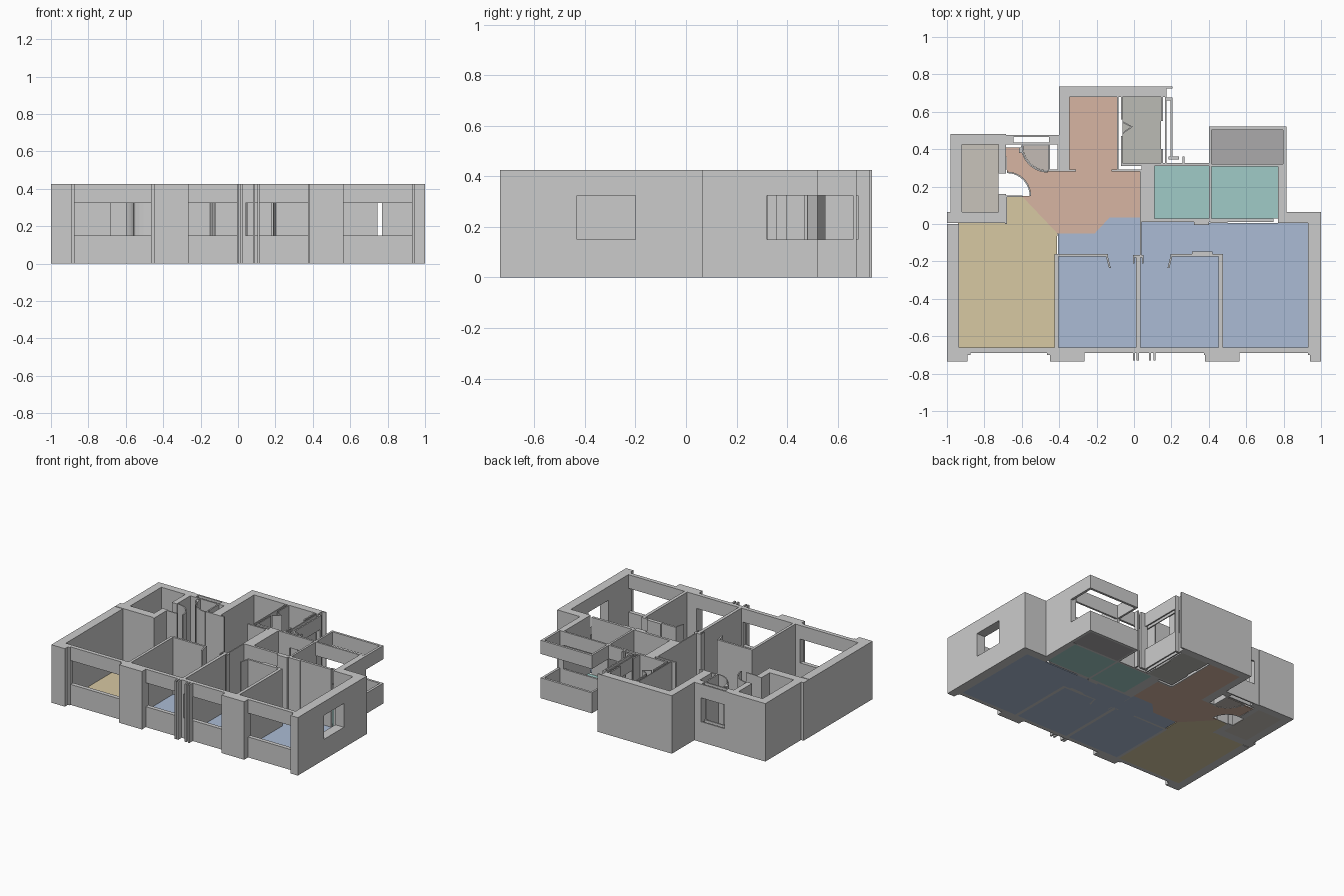
import bpy, bmesh, math

H, SILL, HEAD, FLOOR = 0.425, 0.15, 0.325, 0.006


def mesh_object(name, bm, color=None):
    bmesh.ops.recalc_face_normals(bm, faces=bm.faces)
    me = bpy.data.meshes.new(name)
    bm.to_mesh(me)
    bm.free()
    ob = bpy.data.objects.new(name, me)
    bpy.context.collection.objects.link(ob)
    if color:
        mat = bpy.data.materials.new(name + "_colour")
        mat.diffuse_color = (*color, 1)
        me.materials.append(mat)
    return ob


def prism(bm, pts, z0, z1):
    face = bm.faces.new([bm.verts.new((x, y, z0)) for x, y in pts])
    ext = bmesh.ops.extrude_face_region(bm, geom=[face], use_keep_orig=True)
    for v in ext["geom"]:
        if isinstance(v, bmesh.types.BMVert):
            v.co.z = z1


def walls(name, rects, spans=((0, H),)):
    """Upright blocks given as (x0, x1, y0, y1), one per height span."""
    bm = bmesh.new()
    for x0, x1, y0, y1 in rects:
        for z0, z1 in spans:
            prism(bm, [(x0, y0), (x1, y0), (x1, y1), (x0, y1)], z0, z1)
    return mesh_object(name, bm)


def window_bands(name, rects):
    return walls(name, rects, ((0, SILL), (HEAD, H)))


def floor(name, pts, color):
    bm = bmesh.new()
    prism(bm, pts, 0, FLOOR)
    return mesh_object(name, bm, color)


def rect(x0, x1, y0, y1):
    return [(x0, y0), (x1, y0), (x1, y1), (x0, y1)]


def arc(cx, cy, r, a0, a1, n=10):
    return [(cx + r * math.cos(math.radians(a0 + (a1 - a0) * i / n)),
             cy + r * math.sin(math.radians(a0 + (a1 - a0) * i / n))) for i in range(n + 1)]


def curved_wall(name, cx, cy, r, a0, a1, t=0.008):
    bm = bmesh.new()
    prism(bm, arc(cx, cy, r, a0, a1) + arc(cx, cy, r - t, a1, a0), 0, H)
    return mesh_object(name, bm)


# Front facade: piers, sill and lintel bands
walls("front_piers", [
    (-1, -0.89, -0.735, -0.66), (-0.45, -0.265, -0.735, -0.66),
    (0.38, 0.54, -0.735, -0.66), (0.94, 1, -0.735, -0.66)])
walls("front_pier_steps", [
    (-0.89, -0.875, -0.70, -0.66), (-0.465, -0.45, -0.70, -0.66),
    (-0.28, -0.265, -0.70, -0.66), (0.375, 0.39, -0.70, -0.66),
    (0.54, 0.565, -0.735, -0.66), (0.93, 0.94, -0.70, -0.66)])
window_bands("front_window_bands", [
    (-0.89, -0.45, -0.69, -0.66), (-0.265, 0.38, -0.69, -0.66), (0.54, 0.94, -0.69, -0.66)])
posts = []
for x in (0.0, 0.02, 0.085, 0.11):
    posts.append((x - 0.006, x + 0.006, -0.73, -0.69))
walls("front_posts", posts + [(0.0, 0.04, -0.69, -0.66)])

# Left and right outer walls
walls("left_wall", [(-1, -0.935, -0.66, 0.0), (-1, -0.685, 0.005, 0.065)])
walls("right_wall", [(0.93, 1, -0.66, -0.43), (0.93, 1, -0.2, 0.065), (0.80, 0.93, 0.005, 0.065)])
window_bands("right_wall_window", [(0.93, 1, -0.43, -0.2)])

# Back left bathroom
walls("bathroom_walls", [
    (-0.98, -0.92, 0.065, 0.48), (-0.92, -0.685, 0.425, 0.48),
    (-0.725, -0.685, 0.065, 0.16), (-0.725, -0.685, 0.27, 0.425)])

# Entrance: glazed back wall, posts and door swings
window_bands("entrance_window", [(-0.65, -0.42, 0.465, 0.475), (-0.65, -0.42, 0.425, 0.435)])
walls("entrance_posts", [
    (-0.685, -0.645, 0.425, 0.475), (-0.455, -0.40, 0.425, 0.475),
    (-0.615, -0.60, 0.38, 0.41), (-0.46, -0.45, 0.29, 0.425), (-0.41, -0.40, 0.29, 0.43),
    (-0.46, -0.31, 0.28, 0.292), (-0.685, -0.595, 0.145, 0.153), (-0.69, -0.68, 0.0, 0.15)])
curved_wall("bathroom_door_swing", -0.68, 0.15, 0.13, 0, 90)
curved_wall("entrance_door_swing", -0.46, 0.42, 0.145, 180, 270)

# Back block around hall and utility room
walls("back_block_walls", [
    (-0.40, -0.345, 0.285, 0.735), (-0.345, 0.175, 0.68, 0.735),
    (-0.09, -0.083, 0.29, 0.68), (-0.07, -0.062, 0.31, 0.47), (-0.07, -0.062, 0.56, 0.68),
    (-0.12, 0.04, 0.28, 0.292), (-0.07, 0.20, 0.31, 0.325),
    (0.145, 0.155, 0.55, 0.68), (0.145, 0.155, 0.325, 0.40),
    (0.175, 0.205, 0.725, 0.735), (0.175, 0.205, 0.66, 0.675), (0.185, 0.24, 0.345, 0.36)])
window_bands("back_block_window", [(0.165, 0.173, 0.325, 0.68), (0.195, 0.205, 0.36, 0.66)])

# Kitchen rooms and balcony
walls("kitchen_walls", [
    (0.04, 0.11, 0.02, 0.325), (0.40, 0.415, 0.03, 0.325), (0.77, 0.815, 0.065, 0.32),
    (0.04, 0.41, 0.012, 0.03), (0.41, 0.50, 0.005, 0.03), (0.50, 0.745, 0.012, 0.03),
    (0.77, 0.80, 0.005, 0.065), (0.11, 0.20, 0.31, 0.325), (0.26, 0.27, 0.325, 0.36)])
window_bands("kitchen_windows", [(0.20, 0.40, 0.31, 0.325), (0.415, 0.77, 0.308, 0.322)])
window_bands("balcony_parapet", [
    (0.40, 0.815, 0.503, 0.52), (0.40, 0.415, 0.325, 0.503), (0.797, 0.815, 0.30, 0.503)])

# Interior partitions and door leaves
walls("partition_walls", [
    (-0.425, -0.405, -0.66, -0.16), (0.012, 0.035, -0.66, -0.165), (0.452, 0.475, -0.66, -0.16),
    (-0.405, -0.14, -0.175, -0.16), (0.195, 0.475, -0.175, -0.16), (-0.005, 0.052, -0.18, -0.165),
    (-0.005, 0.003, -0.21, -0.18), (0.044, 0.052, -0.21, -0.18), (0.032, 0.04, -0.165, 0.29),
    (0.31, 0.42, -0.163, -0.148), (0.32, 0.40, -0.005, 0.012)])
bm = bmesh.new()
for x, dx in ((-0.147, 0.018), (0.202, -0.018)):
    prism(bm, [(x - 0.005, -0.165), (x + 0.005, -0.165),
               (x + 0.005 + dx, -0.235), (x - 0.005 + dx, -0.235)], 0, H)
prism(bm, [(-0.062, 0.55), (-0.006, 0.52), (-0.062, 0.48), (-0.062, 0.488),
           (-0.018, 0.519), (-0.062, 0.542)], 0, H)
mesh_object("door_leaves", bm)

# Coloured floors
blue, teal = (0.41, 0.50, 0.66), (0.35, 0.60, 0.57)
floor("living_floor", [
    (-0.94, -0.66), (-0.425, -0.66), (-0.41, -0.05), (-0.60, 0.15), (-0.685, 0.15),
    (-0.685, 0.005), (-0.94, 0.005)], (0.68, 0.58, 0.36))
floor("hall_floor", [(-0.21, -0.05), (-0.13, 0.035), (0.035, 0.035), (0.035, 0.285),
                     (-0.09, 0.285), (-0.09, 0.68), (-0.345, 0.68), (-0.345, 0.285),
                     (-0.46, 0.285)]
      + arc(-0.46, 0.42, 0.14, 260, 185) + [(-0.60, 0.41), (-0.685, 0.41)]
      + arc(-0.68, 0.15, 0.13, 90, 0) + [(-0.60, 0.15), (-0.41, -0.05)], (0.68, 0.46, 0.36))
floor("corridor_floor", [(-0.405, -0.175), (0.035, -0.175), (0.035, 0.035), (-0.13, 0.035),
                         (-0.21, -0.05), (-0.405, -0.05)], blue)
floor("passage_floor", rect(0.035, 0.40, -0.175, 0.012), blue)
floor("bedroom_floor_left", rect(-0.405, 0.012, -0.66, -0.175), blue)
floor("bedroom_floor_middle", rect(0.035, 0.452, -0.66, -0.175), blue)
floor("bedroom_floor_right", [(0.475, -0.66), (0.93, -0.66), (0.93, 0.005), (0.40, 0.005),
                              (0.40, -0.16), (0.475, -0.16)], blue)
floor("kitchen_floor_left", rect(0.11, 0.40, 0.03, 0.31), teal)
floor("kitchen_floor_right", rect(0.415, 0.77, 0.03, 0.31), teal)
floor("balcony_floor", rect(0.415, 0.797, 0.322, 0.503), (0.41, 0.40, 0.41))
floor("utility_floor", rect(-0.062, 0.145, 0.325, 0.68), (0.50, 0.50, 0.46))
floor("bathroom_floor", rect(-0.92, -0.725, 0.065, 0.425), (0.58, 0.55, 0.50))
floor("entrance_floor", [(-0.46, 0.42)] + arc(-0.46, 0.42, 0.135, 180, 270), (0.55, 0.50, 0.46))
